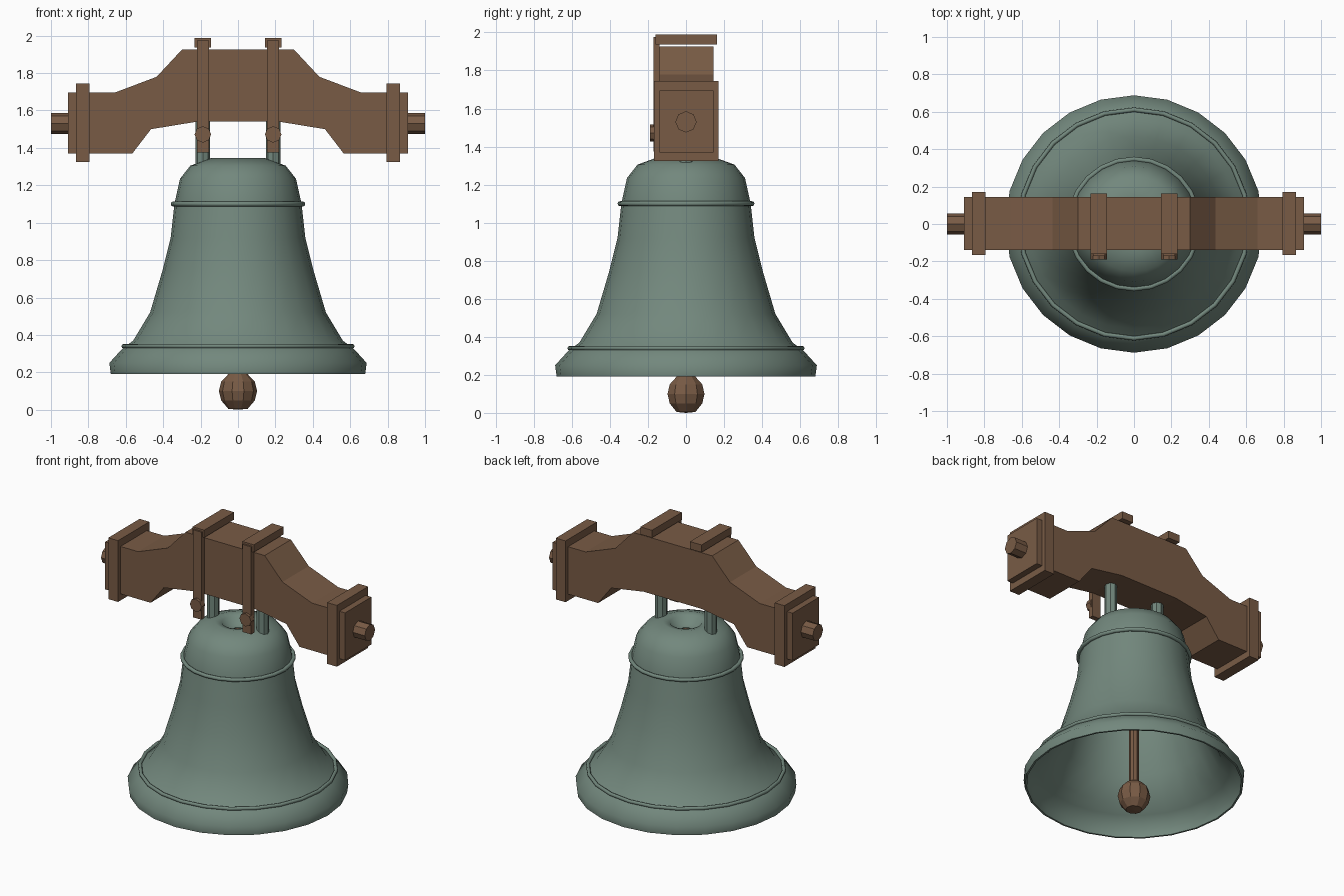
import bpy, bmesh
from math import pi, sin, cos, radians

if "Cube" in bpy.data.objects:
    bpy.data.objects.remove(bpy.data.objects["Cube"])


def material(name, rgb):
    m = bpy.data.materials.new(name)
    m.diffuse_color = (*rgb, 1)
    m.use_nodes = True
    m.node_tree.nodes["Principled BSDF"].inputs["Base Color"].default_value = m.diffuse_color
    return m


BRONZE = material("aged_bronze", (0.17, 0.245, 0.205))
WOOD = material("brown_wood", (0.19, 0.105, 0.06))


def finish(name, bm, mat, smooth=None):
    bmesh.ops.recalc_face_normals(bm, faces=bm.faces)
    me = bpy.data.meshes.new(name)
    bm.to_mesh(me)
    bm.free()
    me.materials.append(mat)
    ob = bpy.data.objects.new(name, me)
    bpy.context.collection.objects.link(ob)
    if smooth:
        bpy.ops.object.select_all(action='DESELECT')
        ob.select_set(True)
        bpy.context.view_layer.objects.active = ob
        bpy.ops.object.shade_smooth_by_angle(angle=radians(smooth))
    return ob


def lathe(name, profile, n, mat, smooth=None, closed=False):
    """Revolve (radius, z) points around the z axis."""
    bm = bmesh.new()
    rings = []
    for r, z in profile:
        if r == 0:
            rings.append([bm.verts.new((0, 0, z))] * n)
        else:
            rings.append([bm.verts.new((r * cos(2 * pi * i / n), r * sin(2 * pi * i / n), z))
                          for i in range(n)])
    pairs = list(zip(rings, rings[1:])) + ([(rings[-1], rings[0])] if closed else [])
    for a, b in pairs:
        for i in range(n):
            j = (i + 1) % n
            corners = list(dict.fromkeys((a[i], a[j], b[j], b[i])))
            if len(corners) > 2:
                bm.faces.new(corners)
    return finish(name, bm, mat, smooth)


def box(name, lo, hi, mat):
    bm = bmesh.new()
    bmesh.ops.create_cube(bm, size=1)
    for v in bm.verts:
        v.co = [(l + h) / 2 + c * (h - l) for c, l, h in zip(v.co, lo, hi)]
    return finish(name, bm, mat)


def rod(name, r, length, centre, mat, rot=(0, 0, 0), n=8, smooth=None):
    bm = bmesh.new()
    bmesh.ops.create_cone(bm, cap_ends=True, segments=n, radius1=r, radius2=r, depth=length)
    ob = finish(name, bm, mat, smooth)
    ob.location = centre
    ob.rotation_euler = rot
    return ob


# Bell: outer wall with dished crown, then thin inner wall back to the rim
outer = [(0.68, 0.19), (0.688, 0.25), (0.62, 0.325), (0.56, 0.37), (0.47, 0.52), (0.405, 0.74),
         (0.36, 0.92), (0.34, 1.10), (0.31, 1.235), (0.255, 1.305), (0.145, 1.345),
         (0.10, 1.335), (0.075, 1.295), (0.03, 1.285)]
inner = [(0.03, 1.265), (0.14, 1.30), (0.235, 1.28), (0.29, 1.22), (0.32, 1.09), (0.34, 0.91),
         (0.385, 0.73), (0.45, 0.51), (0.54, 0.355), (0.60, 0.31), (0.665, 0.245), (0.668, 0.19)]
lathe("bell", outer + inner, 24, BRONZE, 50, closed=True)

# Raised bands around the bell
for name, r, z, t in (("lower_band", 0.611, 0.34, 0.012), ("upper_band", 0.347, 1.10, 0.013)):
    lathe(name, [(r + t * cos(k * pi / 4), z + t * sin(k * pi / 4)) for k in range(8)],
          24, BRONZE, 50, closed=True)

# Clapper
rod("clapper_rod", 0.03, 1.11, (0, 0, 0.725), WOOD)
lathe("clapper_ball", [(0, 0), (0.052, 0.005), (0.09, 0.05), (0.102, 0.1),
                       (0.09, 0.15), (0.052, 0.19), (0, 0.195)], 10, WOOD)

# Yoke beam: mirrored front outline pushed through the depth
half = [(0.30, 1.925), (0.435, 1.78), (0.66, 1.695), (0.91, 1.695), (0.91, 1.37),
        (0.565, 1.37), (0.465, 1.50), (0.22, 1.54)]
outline = half + [(-x, z) for x, z in reversed(half)]
bm = bmesh.new()
face = bm.faces.new([bm.verts.new((x, -0.14, z)) for x, z in outline])
ext = bmesh.ops.extrude_face_region(bm, geom=[face])
bmesh.ops.translate(bm, vec=(0, 0.285, 0),
                    verts=[g for g in ext["geom"] if isinstance(g, bmesh.types.BMVert)])
if not any(f.normal.y < 0 and len(f.verts) > 4 and f.calc_center_median().y < -0.1
           for f in bm.faces) and not face.is_valid:
    bm.faces.new([v for v in bm.verts if v.co.y < -0.1])
finish("yoke_beam", bm, WOOD)

for side, s in (("left", -1), ("right", 1)):
    # Yoke end bands and pivot pins
    cx = s * 0.83
    box(side + "_end_band", (cx - 0.037, -0.167, 1.325), (cx + 0.037, 0.172, 1.745), WOOD)
    rod(side + "_pivot_pin", 0.056, 0.15, (s * 0.925, 0, 1.53), WOOD, (0, pi / 2, 0))
    # Strap, cap plate, bolt and hanger post
    cx = s * 0.188
    box(side + "_strap", (cx - 0.032, -0.172, 1.375), (cx + 0.032, -0.138, 1.975), WOOD)
    box(side + "_strap_cap", (cx - 0.044, -0.16, 1.937), (cx + 0.044, 0.163, 1.988), WOOD)
    rod(side + "_strap_bolt", 0.044, 0.04, (cx, -0.17, 1.472), WOOD, (pi / 2, 0, 0))
    rod(side + "_hanger_post", 0.039, 0.28, (cx, 0, 1.43), BRONZE)
